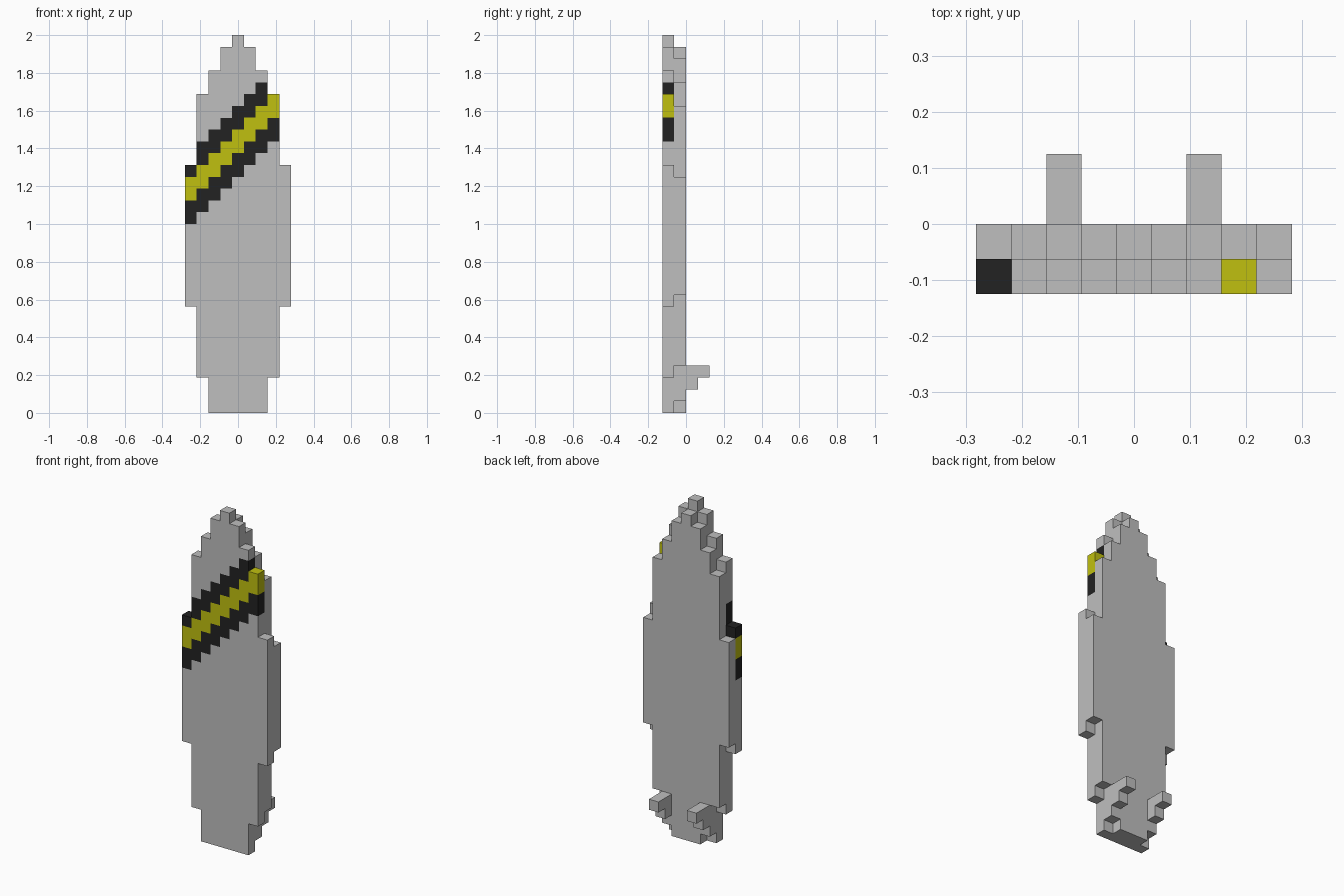
import bpy
import bmesh
from mathutils import Vector

UNIT = 0.0625  # edge of one block

cube = bpy.data.objects.get("Cube")
if cube:
    bpy.data.objects.remove(cube, do_unlink=True)


def make_material(name, color):
    mat = bpy.data.materials.new(name)
    mat.use_nodes = True
    mat.diffuse_color = color
    mat.node_tree.nodes["Principled BSDF"].inputs["Base Color"].default_value = color
    return mat


GREY, BLACK, YELLOW = range(3)
materials = [
    make_material("light_grey", (0.52, 0.52, 0.52, 1)),
    make_material("stripe_black", (0.016, 0.016, 0.016, 1)),
    make_material("stripe_yellow", (0.53, 0.53, 0.005, 1)),
]


def build_blocks(name, cells):
    """Skin a {(column, layer, row): colour} set of blocks, outer faces only."""
    bm = bmesh.new()
    for cell, color in cells.items():
        center = Vector((cell[0], cell[1] + 0.5, cell[2] + 0.5))
        for axis in range(3):
            for sign in (-1, 1):
                neighbour = list(cell)
                neighbour[axis] += sign
                if tuple(neighbour) in cells:
                    continue
                n, u, v = Vector(), Vector(), Vector()
                n[axis] = sign / 2
                u[(axis + 1) % 3] = 0.5
                v[(axis + 2) % 3] = sign / 2
                corners = (-u - v, u - v, u + v, v - u)
                face = bm.faces.new([bm.verts.new((center + n + c) * UNIT) for c in corners])
                face.material_index = color
    # Weld, then merge flat areas of one colour
    bmesh.ops.remove_doubles(bm, verts=bm.verts, dist=UNIT / 100)
    bmesh.ops.dissolve_limit(bm, angle_limit=0.01, verts=bm.verts, edges=bm.edges,
                             delimit={'MATERIAL'})
    bmesh.ops.triangulate(bm, faces=[f for f in bm.faces if len(f.verts) > 4])
    mesh = bpy.data.meshes.new(name)
    bm.to_mesh(mesh)
    bm.free()
    for mat in materials:
        mesh.materials.append(mat)
    obj = bpy.data.objects.new(name, mesh)
    bpy.context.collection.objects.link(obj)
    return obj


def stripe_color(column, row):
    """Diagonal band rising one row per column: black, yellow, black."""
    step = row - column - 20
    if step in (2, 3):
        return YELLOW
    return BLACK if 0 <= step < 6 else GREY


# Board outline of each layer: (top row, half width in columns)
FRONT = [(3, 2), (9, 3), (21, 4), (27, 3), (29, 2), (31, 1), (32, 0)]
BACK = [(1, 1), (4, 2), (10, 3), (20, 4), (26, 3), (28, 2), (30, 1), (31, 0)]

# Board
board = {}
for layer, outline in ((-2, FRONT), (-1, BACK)):
    bottom = 0
    for top, half in outline:
        for row in range(bottom, top):
            for column in range(-half, half + 1):
                color = stripe_color(column, row) if layer == -2 else GREY
                board[column, layer, row] = color
        bottom = top
build_blocks("board", board)

# Stepped fins on the back
for name, column in (("left_fin", 2), ("right_fin", -2)):
    build_blocks(name, {(column, layer, row): GREY
                        for layer, row in ((0, 2), (0, 3), (1, 3))})
